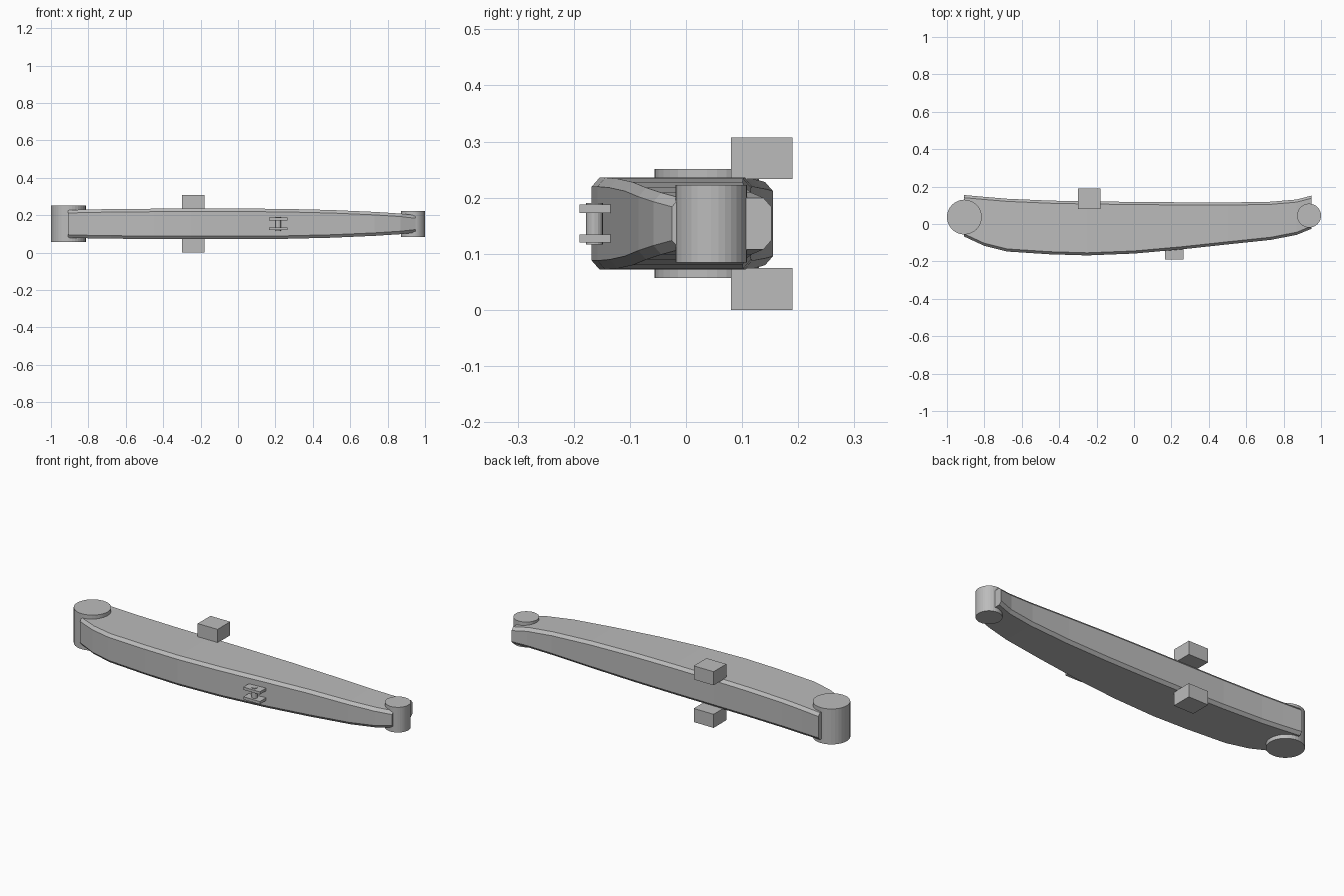
import bpy, bmesh

if "Cube" in bpy.data.objects:
    bpy.data.objects.remove(bpy.data.objects["Cube"])

ZC = 0.1537  # mid-height of the arm

paint = bpy.data.materials.new("grey steel")
paint.diffuse_color = (0.5, 0.5, 0.5, 1)
paint.use_nodes = True
paint.node_tree.nodes["Principled BSDF"].inputs["Base Color"].default_value = paint.diffuse_color


def finish(name, bm):
    bmesh.ops.recalc_face_normals(bm, faces=bm.faces)
    mesh = bpy.data.meshes.new(name)
    bm.to_mesh(mesh)
    bm.free()
    mesh.materials.append(paint)
    ob = bpy.data.objects.new(name, mesh)
    bpy.context.collection.objects.link(ob)
    return ob


def box(name, x0, x1, y0, y1, z0, z1):
    bm = bmesh.new()
    bmesh.ops.create_cube(bm, size=1)
    for v in bm.verts:
        v.co.x = x1 if v.co.x > 0 else x0
        v.co.y = y1 if v.co.y > 0 else y0
        v.co.z = z1 if v.co.z > 0 else z0
    return finish(name, bm)


def cylinder(name, x, y, r, half, sides=32):
    bm = bmesh.new()
    bmesh.ops.create_cone(bm, cap_ends=True, segments=sides, radius1=r, radius2=r, depth=2 * half)
    bmesh.ops.translate(bm, verts=bm.verts, vec=(x, y, ZC))
    return finish(name, bm)


# Main arm: chamfered sections (x, front y, back y, half height) lofted along x
sections = [
    (-0.91, -0.066, 0.155, 0.074), (-0.80, -0.117, 0.145, 0.077),
    (-0.68, -0.147, 0.135, 0.079), (-0.45, -0.162, 0.125, 0.081),
    (-0.25, -0.168, 0.121, 0.082), (0.0, -0.158, 0.118, 0.082),
    (0.25, -0.136, 0.116, 0.080), (0.50, -0.109, 0.115, 0.074),
    (0.73, -0.085, 0.119, 0.064), (0.87, -0.058, 0.131, 0.055),
    (0.95, -0.025, 0.152, 0.046),
]
CH = 0.014
bm = bmesh.new()
rings = []
for x, f, b, h in sections:
    s = h - 0.016
    pts = [(f, -s), (f + CH, -h), (b - CH, -h), (b, -s),
           (b, s), (b - CH, h), (f + CH, h), (f, s)]
    rings.append([bm.verts.new((x, y, ZC + z)) for y, z in pts])
for r0, r1 in zip(rings, rings[1:]):
    for i in range(8):
        j = (i + 1) % 8
        bm.faces.new((r0[i], r0[j], r1[j], r1[i]))
bm.faces.new(rings[0])
bm.faces.new(rings[-1])
finish("arm_body", bm)

# Pivot bosses at the two ends
cylinder("large_pivot", -0.907, 0.037, 0.093, 0.097)
cylinder("small_pivot", 0.936, 0.045, 0.064, 0.069)

# Mounting blocks above and below
box("upper_block", -0.30, -0.18, 0.08, 0.19, 0.233, 0.3074)
box("lower_block", -0.30, -0.18, 0.08, 0.19, 0.0, 0.0744)

# Small lug on the front: two plates and a pin
for name, z in (("upper_lug_plate", ZC + 0.0265), ("lower_lug_plate", ZC - 0.0265)):
    box(name, 0.165, 0.265, -0.19, -0.125, z - 0.0075, z + 0.0075)
cylinder("lug_pin", 0.215, -0.163, 0.015, 0.037, 16)
